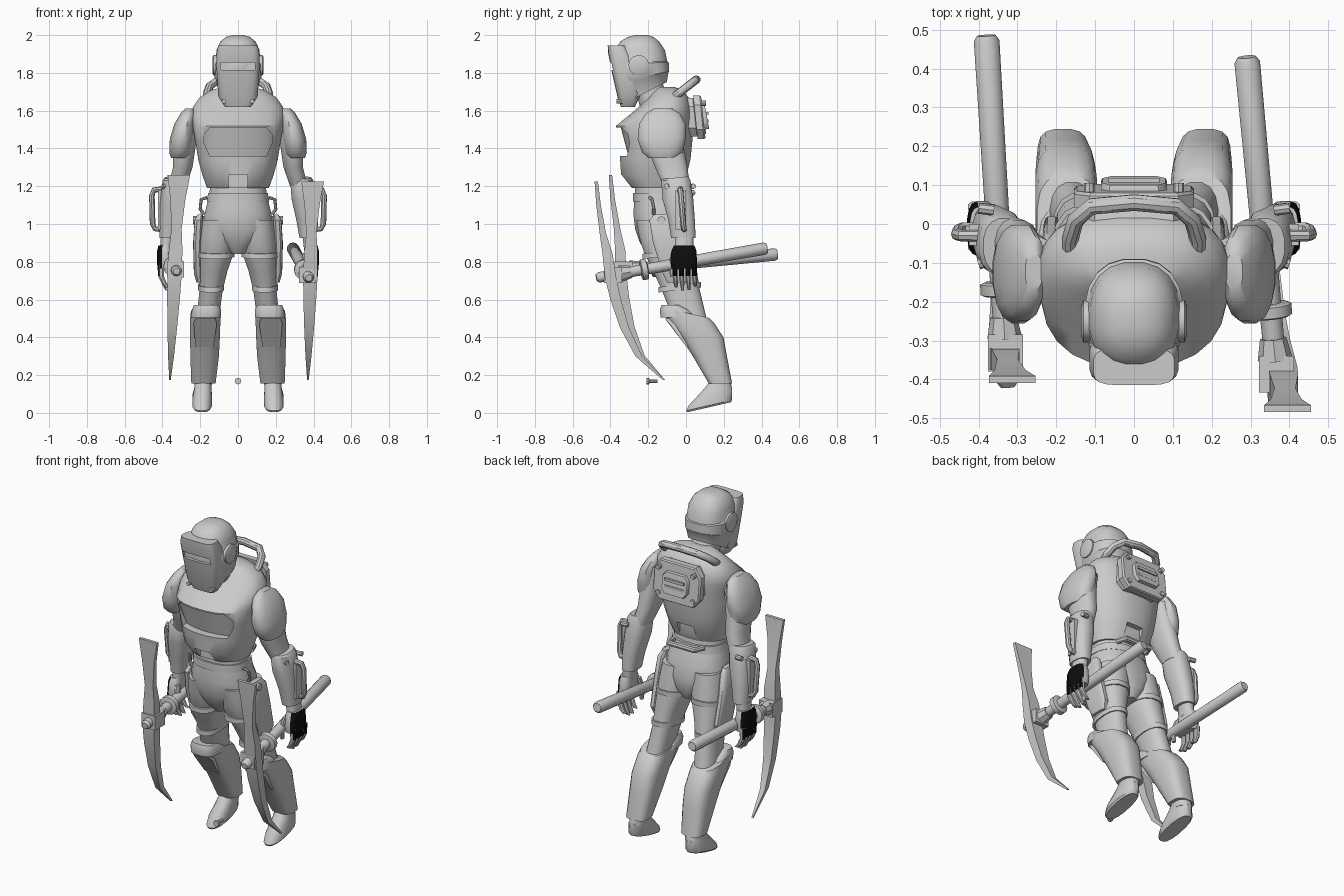
import bpy, bmesh, math
from mathutils import Vector

def material(name, v):
    m = bpy.data.materials.new(name)
    m.diffuse_color = (v, v, v, 1)
    return m

GREY, BLACK = material("plain grey", 0.6), material("glove black", 0.004)

def skin(name, rings, mirror=False):
    """Bridge a list of equal-length point rings and cap the ends."""
    bm = bmesh.new()
    vs = [[bm.verts.new(p) for p in r] for r in rings]
    n = len(vs[0])
    for a, b in zip(vs, vs[1:]):
        for i in range(n):
            j = (i + 1) % n
            bm.faces.new((a[i], a[j], b[j], b[i]))
    bm.faces.new(vs[0])
    bm.faces.new(vs[-1])
    bmesh.ops.recalc_face_normals(bm, faces=bm.faces)
    me = bpy.data.meshes.new(name)
    bm.to_mesh(me)
    bm.free()
    me.materials.append(GREY)
    ob = bpy.data.objects.new(name, me)
    bpy.context.collection.objects.link(ob)
    if mirror:
        ob.modifiers.new("mirror", 'MIRROR')
    return ob

def loft(name, secs, n=16, p=2.4, mirror=False):
    """Sections: z, x0, x1, y0, y1, optional slope of z along y."""
    rings = []
    for z, x0, x1, y0, y1, *sl in secs:
        ring = []
        for i in range(n):
            a = 2 * math.pi * (i + 0.5) / n
            c, s = math.cos(a), math.sin(a)
            x = (x0 + x1) / 2 + (x1 - x0) / 2 * math.copysign(abs(c) ** (2 / p), c)
            dy = (y1 - y0) / 2 * math.copysign(abs(s) ** (2 / p), s)
            ring.append((x, (y0 + y1) / 2 + dy, z + (sl[0] if sl else 0) * dy))
        rings.append(ring)
    return skin(name, rings, mirror)

def sym(name, secs, **kw):
    """Loft centred on x = 0; sections: z, half width, y0, y1, optional slope."""
    return loft(name, [(s[0], -s[1], s[1], *s[2:]) for s in secs], **kw)

def box(name, x0, x1, y0, y1, z0, z1, mirror=False):
    return loft(name, [(z0, x0, x1, y0, y1), (z1, x0, x1, y0, y1)], 4, 1e6, mirror)

def tube(name, pts, r, n=10, mirror=False):
    """Round tube along points; r is one radius or one per point."""
    pts = [Vector(p) for p in pts]
    rad = r if isinstance(r, (list, tuple)) else [r] * len(pts)
    rings, side = [], None
    for i, p in enumerate(pts):
        t = (pts[min(i + 1, len(pts) - 1)] - pts[max(i - 1, 0)]).normalized()
        u = side if side else (Vector((0, 0, 1)) if abs(t.z) < 0.8 else Vector((0, 1, 0)))
        u = (u - t * u.dot(t)).normalized()
        side, v = u, t.cross(u)
        rings.append([p + rad[i] * (u * math.cos(k * 2 * math.pi / n) + v * math.sin(k * 2 * math.pi / n))
                      for k in range(n)])
    return skin(name, rings, mirror)

def cut(ob, cutter):
    m = ob.modifiers.new("cut", 'BOOLEAN')
    m.operation, m.solver, m.object = 'DIFFERENCE', 'EXACT', cutter
    bpy.context.view_layer.objects.active = ob
    bpy.ops.object.modifier_apply(modifier=m.name)
    bpy.data.objects.remove(cutter)

def blacken(ob, rule):
    ob.data.materials.append(BLACK)
    for f in ob.data.polygons:
        f.material_index = int(rule(f))

# Helmet with raised band, face mask with slit, ear caps
sym("helmet", [(1.695, .10, -.33, -.10, .5), (1.77, .117, -.36, -.092, .25), (1.78, .125, -.37, -.088, .2),
               (1.85, .128, -.385, -.09, .05), (1.86, .12, -.38, -.098), (1.92, .115, -.375, -.11),
               (1.965, .095, -.35, -.14), (1.99, .065, -.31, -.17), (2.0, .03, -.27, -.2)], n=20)
mask = sym("face_mask", [(1.62, .07, -.345, -.27), (1.68, .105, -.362, -.235, .2), (1.8, .113, -.392, -.25),
                         (1.9, .115, -.412, -.29), (1.945, .105, -.415, -.32)], n=20, p=4)
cut(mask, box("slit", -.09, .09, -.6, -.375, 1.815, 1.855))
tube("ear_cap", [(.11, -.25, 1.84), (.13, -.25, 1.84), (.136, -.25, 1.84)], [.055, .055, .04], 12, True)
tube("mask_bolt", [(.075, -.33, 1.65), (.075, -.368, 1.65)], .012, 8, True)
sym("neck", [(1.6, .085, -.24, -.06), (1.76, .075, -.28, -.13)])

# Cuirass with chest recess and notches at front and back
cuirass = sym("cuirass", [(1.19, .165, -.29, -.03), (1.26, .19, -.345, .005), (1.34, .212, -.35, .025),
                          (1.44, .228, -.36, .035), (1.52, .24, -.372, .04), (1.57, .25, -.31, .04),
                          (1.62, .24, -.25, .035), (1.67, .205, -.20, .015), (1.71, .14, -.165, -.02),
                          (1.725, .08, -.15, -.06)], n=24)
cols = []
for i in range(-6, 7):
    x = i * .03
    z0, z1 = (1.43, 1.475) if abs(i) == 6 else (1.36, 1.51)
    cols.append([(x, -.6, z0), (x, -.6, z1), (x, -.345 + 1.4 * x * x, z1), (x, -.305 + 1.4 * x * x, z0)])
cut(cuirass, skin("recess", cols))
cut(cuirass, box("front_notch", -.05, .05, -.6, -.285, 1.1, 1.26))
cut(cuirass, box("back_notch", -.055, .055, -.02, .3, 1.1, 1.29))

# Waist, belt, pelvis
sym("waist", [(1.1, .16, -.275, -.02), (1.2, .15, -.27, -.035), (1.26, .15, -.27, -.04)])
sym("belt", [(1.12, .166, -.282, -.01), (1.165, .16, -.282, -.015)], n=20)
sym("pelvis", [(1.13, .16, -.275, -.015), (1.05, .18, -.28, .015), (.97, .185, -.27, .03),
               (.9, .11, -.245, .03), (.84, .04, -.2, 0)], n=20)
tube("belt_ring", [(.165, -.19, 1.14), (.195, -.18, 1.13), (.2, -.17, 1.08), (.18, -.17, 1.05)], .009, 8, True)
tube("belt_handle", [(-.1, -.02, 1.165), (-.085, .035, 1.165), (.085, .035, 1.165), (.1, -.02, 1.165)], .016, 8)

# Backpack plate, raised centre, ribs, bolts, carrying tube
tube("pack_handle", [(.16, -.085, 1.655), (.165, -.04, 1.69), (.15, .01, 1.73), (.11, .045, 1.757), (0, .055, 1.765),
                     (-.11, .045, 1.757), (-.15, .01, 1.73), (-.165, -.04, 1.69), (-.16, -.085, 1.655)], .022)
outline = [(.115, 1.45), (.155, 1.50), (.155, 1.63), (.115, 1.68)]
outline += [(-x, z) for x, z in reversed(outline)]
def pack_layer(name, y0, y1, k):
    lean = lambda z: -.1 * (z - 1.56)
    skin(name, [[(x * q, y + lean(z), 1.565 + (z - 1.565) * q) for x, z in outline]
                for y, q in ((y0, k), (y1 - .008, k), (y1, k * .95))])
pack_layer("pack_base", -.03, .055, .88)
pack_layer("pack_plate", .05, .092, 1)
pack_layer("pack_centre", .09, .112, .55)
for z in (1.545, 1.585):
    box("pack_rib", -.065, .065, .1, .118, z - .008, z + .008)
for z in (1.49, 1.64):
    tube("pack_bolt", [(.115, .08, z), (.115, .106, z)], .014, 8, True)

# Arms: upper arm, shoulder pad, gauntlet with grip
loft("upper_arm", [(1.55, .2, .32, -.2, -.03), (1.4, .225, .345, -.205, -.01), (1.3, .24, .345, -.165, .01),
                   (1.2, .275, .37, -.12, .02)], mirror=True)
loft("shoulder_pad", [(1.35, .265, .355, -.2, -.05), (1.38, .245, .365, -.235, -.015), (1.45, .235, .362, -.258, .0),
                      (1.53, .23, .338, -.25, 0), (1.585, .225, .305, -.215, -.03), (1.612, .235, .28, -.17, -.075)],
     mirror=True)
loft("gauntlet", [(1.245, .28, .388, -.128, .015, .1), (1.23, .275, .4, -.132, .025), (1.13, .283, .412, -.125, .04),
                  (1.02, .308, .418, -.095, .048), (.925, .325, .415, -.08, .052)], mirror=True)
loft("wrist", [(.94, .34, .408, -.06, .04), (.86, .35, .415, -.06, .04)], mirror=True)
box("gauntlet_strip", .38, .424, -.055, .0, .97, 1.18, True)
tube("gauntlet_grip", [(.4, -.03, 1.185), (.445, -.03, 1.18), (.456, -.027, 1.15), (.452, -.015, 1.0),
                       (.44, -.01, .975), (.4, -.01, .97)], .015, 8, True)
for y, z in ((-.09, 1.2), (.035, 1.2)):
    tube("gauntlet_bolt", [(.36, y, z), (.40, y * 1.15, z)], .014, 8, True)

# Hands with black backs
hand = loft("hand", [(.885, .355, .422, -.065, .045), (.86, .352, .428, -.078, .055), (.8, .35, .43, -.084, .06),
                     (.765, .355, .426, -.078, .055)], p=3, mirror=True)
blacken(hand, lambda f: f.normal.x > .3)
for i, end in enumerate((.665, .648, .65, .67)):
    y = -.058 + i * .034
    finger = loft("finger", [(.79, .39, .428, y - .015, y + .015), (.725, .392, .424, y - .014, y + .014),
                             (.685, .375, .405, y - .008, y + .016), (end, .36, .385, y - .002, y + .014)],
                  n=8, mirror=True)
    blacken(finger, lambda f: f.center.z > .73 and f.normal.x > .2)
loft("thumb", [(.85, .345, .375, -.08, -.04), (.78, .33, .36, -.095, -.06), (.72, .335, .355, -.085, -.06)],
     n=8, mirror=True)

# Legs: thigh, straps, thigh plate, shin guard, knee panel, foot
loft("thigh", [(1.02, .015, .19, -.265, .02), (.93, .01, .205, -.25, .035), (.85, .02, .21, -.225, .045),
               (.75, .055, .208, -.175, .06), (.65, .08, .205, -.13, .075), (.5, .1, .22, -.07, .11)], mirror=True)
for z, x0, x1, y0, y1 in ((.845, .018, .216, -.232, .053), (.665, .073, .212, -.147, .08)):
    loft("thigh_strap", [(z - .014, x0, x1, y0, y1, .12), (z + .014, x0, x1, y0, y1, .12)], mirror=True)
loft("thigh_plate", [(1.05, .185, .215, -.17, -.07), (1.02, .185, .23, -.195, -.045), (.9, .19, .238, -.175, -.02),
                     (.74, .19, .234, -.125, .02), (.69, .19, .22, -.1, 0)], p=4, mirror=True)
tube("hip_bolt", [(.17, -.13, 1.02), (.238, -.13, 1.02)], .022, 8, True)
loft("shin_guard", [(.53, .092, .25, -.125, .125, -.22), (.49, .092, .255, -.105, .15, -.1), (.4, .095, .255, -.03, .2),
                    (.3, .1, .253, .035, .218), (.155, .118, .248, .12, .245)], p=3, mirror=True)
loft("knee_cuff", [(.505, .088, .25, -.135, .06), (.545, .088, .245, -.14, .02), (.57, .1, .235, -.13, -.03)],
     p=3, mirror=True)
skin("knee_panel", [[(x, y + d, z) for x, y, z in ((.12, -.112, .5), (.225, -.112, .5), (.235, -.085, .47),
                     (.225, .002, .35), (.13, .002, .35), (.112, -.085, .47))] for d in (0, .03)], True)
loft("ankle", [(.2, .135, .23, .12, .235), (.12, .14, .228, .12, .24)], mirror=True)
loft("foot", [(.03, .145, .235, .005, .24, .23), (.04, .138, .243, 0, .246, .23), (.085, .137, .242, .012, .246, .4),
              (.13, .14, .232, .09, .243, .1), (.165, .14, .23, .125, .238)], mirror=True)

# Two hand picks: curved head, shaft, socket, collars
HEAD = [(1.225, .06, -.475, .009), (1.1, .04, -.463, .012), (.95, .027, -.44, .017), (.84, .036, -.415, .027),
        (.72, .038, -.4, .03), (.6, .034, -.372, .028), (.45, .026, -.325, .024), (.3, .016, -.25, .018),
        (.175, .004, -.118, .006)]
def pick(bottom_x, lean, dy, dz, back, front):
    secs = []
    for z, w, y, t in HEAD:
        k = (z - .175) / 1.05
        x, yy = bottom_x + lean * k, y + dy * min(1, 1.4 * k)
        secs.append((z + dz * k, x - w, x + w, yy - t, yy + t))
    loft("pick_head", secs, 4, 1e6)
    a, b = Vector(back), Vector(front)
    at = lambda t: a.lerp(b, t)
    tube("pick_shaft", [a, at(.015), at(.5), at(.8), at(.985), b], [.024, .033, .031, .028, .028, .018], 12)
    tube("pick_collar", [at(.7), at(.705), at(.735), at(.74)], [.045, .055, .055, .045], 12)
    c = at(.905)
    box("pick_socket", c.x - .045, c.x + .045, c.y - .045, c.y + .05, c.z - .042, c.z + .042)
    tube("pick_ferrule", [at(.8), at(.86)], [.034, .045], 8)
pick(.37, .025, 0, 0, (.29, .43, .872), (.375, -.475, .715))
pick(-.36, .047, .075, .035, (-.38, .485, .84), (-.325, -.42, .75))

# Small loose screw
tube("screw", [(0, -.21, .168), (0, -.195, .168), (0, -.194, .168), (0, -.15, .168)], [.018, .018, .01, .01], 8)

bpy.ops.object.select_all(action='DESELECT')
for ob in bpy.context.scene.objects:
    ob.select_set(True)
    bpy.context.view_layer.objects.active = ob
bpy.ops.object.shade_smooth_by_angle(angle=math.radians(35))
